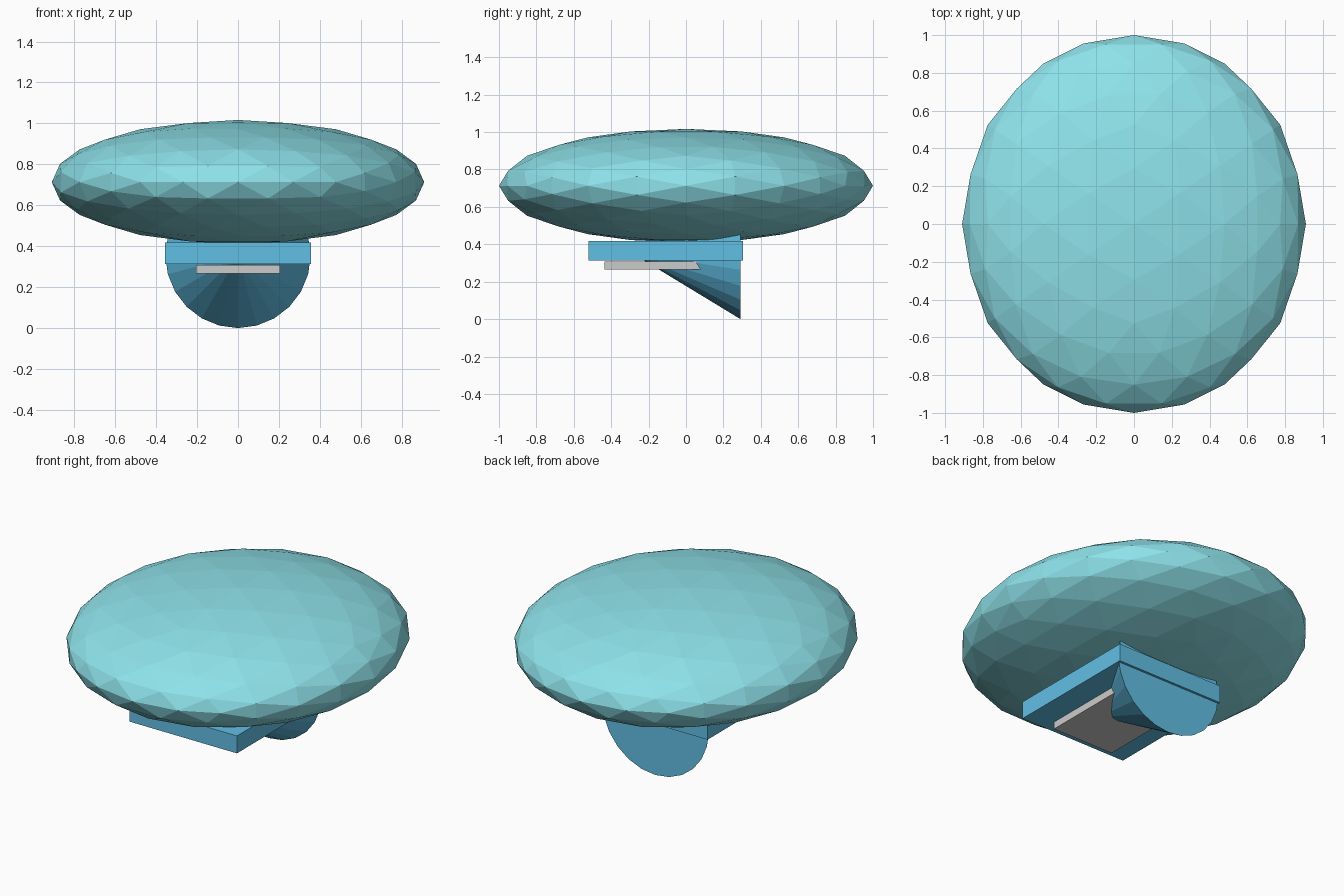
import bpy
from math import radians
from mathutils import Matrix

if "Cube" in bpy.data.objects:
    bpy.data.objects.remove(bpy.data.objects["Cube"])


def paint(obj, name, rgb):
    mat = bpy.data.materials.get(name) or bpy.data.materials.new(name)
    mat.diffuse_color = (*rgb, 1)
    mat.use_nodes = True
    mat.node_tree.nodes["Principled BSDF"].inputs["Base Color"].default_value = mat.diffuse_color
    obj.data.materials.append(mat)


def box(name, lo, hi):
    bpy.ops.mesh.primitive_cube_add(size=1)
    obj = bpy.context.object
    obj.name = name
    size = [b - a for a, b in zip(lo, hi)]
    mid = [(a + b) / 2 for a, b in zip(lo, hi)]
    obj.data.transform(Matrix.Translation(mid) @ Matrix.Diagonal((*size, 1)))
    return obj


BLUE = (0.12, 0.52, 0.78)
CYAN = (0.27, 0.76, 0.82)

# Faceted flattened canopy, turned so its two-fold axes match x, y and z
bpy.ops.mesh.primitive_ico_sphere_add(subdivisions=3, radius=1)
canopy = bpy.context.object
canopy.name = "canopy"
canopy.data.transform(
    Matrix.Translation((0, 0, 0.713))
    @ Matrix.Diagonal((0.91, 1.0, 0.304, 1))
    @ Matrix.Rotation(radians(90), 4, 'Z')
    @ Matrix.Rotation(radians(-31.7175), 4, 'Y'))
paint(canopy, "cyan", CYAN)

# Mounting plate under the canopy
plate = box("mounting_plate", (-0.357, -0.52, 0.313), (0.357, 0.305, 0.418))
paint(plate, "blue", BLUE)

# Pale slab below the plate, running into the cone
box("pale_slab", (-0.205, -0.435, 0.266), (0.205, 0.2, 0.309))

# Cone lying on its side, tip towards the front, upper half inside the body
bpy.ops.mesh.primitive_cone_add(vertices=24, radius1=0.355, radius2=0, depth=0.584)
cone = bpy.context.object
cone.name = "rear_cone"
cone.data.transform(
    Matrix.Translation((0, -0.001, 0.355)) @ Matrix.Rotation(radians(90), 4, 'X'))
paint(cone, "blue", BLUE)
